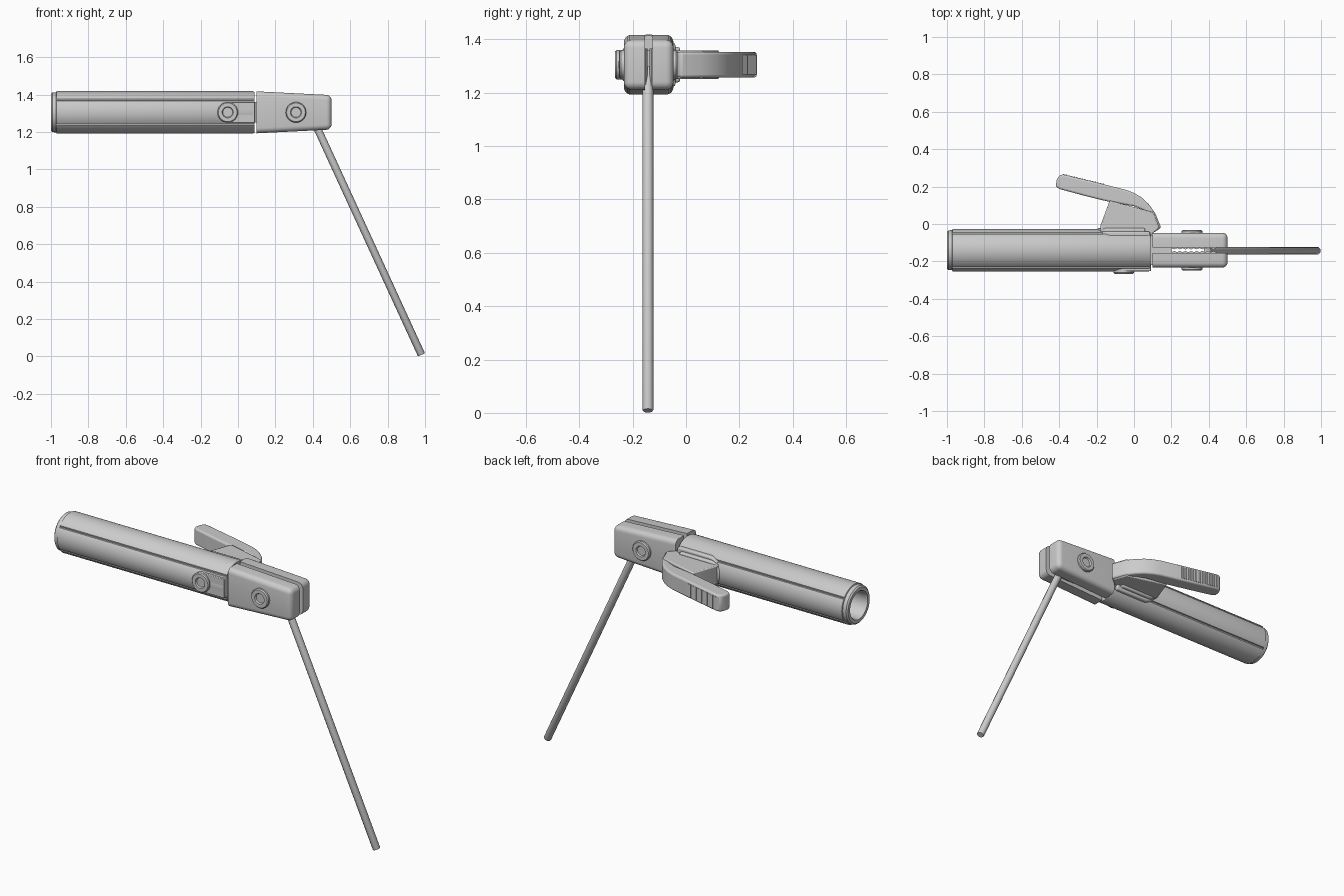
import bpy, bmesh
from math import sin, cos, pi, radians
from mathutils import Vector

if "Cube" in bpy.data.objects:
    bpy.data.objects.remove(bpy.data.objects["Cube"])

CY, CZ = -0.14, 1.305   # axis of the handle


def finish(bm, name, bevel=0, segs=2, smooth=True):
    bmesh.ops.recalc_face_normals(bm, faces=bm.faces[:])
    me = bpy.data.meshes.new(name)
    bm.to_mesh(me)
    bm.free()
    ob = bpy.data.objects.new(name, me)
    bpy.context.collection.objects.link(ob)
    bpy.ops.object.select_all(action='DESELECT')
    bpy.context.view_layer.objects.active = ob
    ob.select_set(True)
    if bevel:
        m = ob.modifiers.new("bevel", 'BEVEL')
        m.width, m.segments, m.limit_method = bevel, segs, 'ANGLE'
        m.angle_limit = radians(40)
    if smooth:
        bpy.ops.object.shade_smooth_by_angle(angle=radians(35))
    return ob


def loft(rings, name, closed=False, **kw):
    """Skin a list of equal-length rings, capped unless closed into a loop."""
    bm = bmesh.new()
    vs = [[bm.verts.new(p) for p in r] for r in rings]
    n = len(vs[0])
    for a, b in zip(vs, vs[1:]):
        for i in range(n):
            bm.faces.new((a[i], a[(i + 1) % n], b[(i + 1) % n], b[i]))
    if not closed:
        bm.faces.new(vs[0])
        bm.faces.new(vs[-1])
    return finish(bm, name, **kw)


def prism_z(name, pts, lo, hi, **kw):
    return loft([[(x, y, z) for x, y in pts] for z in (lo, hi)], name, **kw)


def prism_y(name, pts, lo, hi, **kw):
    return loft([[(x, y, z) for x, z in pts] for y in (lo, hi)], name, **kw)


def tongue(r, cx, end, n=20):
    """Flat strip outline with a round rear end."""
    arc = [(cx + r * cos(pi / 2 + pi * i / n), CZ + r * sin(pi / 2 + pi * i / n)) for i in range(n + 1)]
    return arc + [(end, CZ - r), (end, CZ + r)]


def washer(name, x, profile, n=32):
    """Round stud on the y axis from (radius, y) pairs."""
    return loft([[(x + r * cos(2 * pi * i / n), y, CZ + r * sin(2 * pi * i / n)) for i in range(n)]
                 for r, y in profile], name)


def box(name, lo, hi, **kw):
    return prism_z(name, [(lo[0], lo[1]), (hi[0], lo[1]), (hi[0], hi[1]), (lo[0], hi[1])], lo[2], hi[2], **kw)


# Handle tube: four shallow grooves outside, open bore at the rear
def handle_ring(x, r, groove=0.0):
    ring = []
    for i in range(120):
        a = i * 3
        rr = r - (groove if a in (36, 144, 216, 324) else 0)
        ring.append((x, CY + rr * cos(radians(a)), CZ + rr * sin(radians(a))))
    return ring


loft([handle_ring(*s) for s in [
    (-0.30, 0.074), (-0.985, 0.074), (-1.0, 0.08), (-1.0, 0.098), (-0.993, 0.106), (-0.972, 0.107),
    (-0.97, 0.113, 0.007), (0.08, 0.113, 0.007), (0.088, 0.109, 0.005)]], "handle")

# Front strip with pivot stud, and inner core bridging to the jaws
prism_y("front_strip", tongue(0.055, -0.055, 0.09), -0.252, -0.2, bevel=0.003)
washer("pivot_stud", -0.055, [(0.055, -0.22), (0.055, -0.26), (0.05, -0.266), (0.03, -0.266),
                              (0.026, -0.258), (0.012, -0.258)])
box("inner_core", (0.0, -0.22, CZ - 0.054), (0.2, -0.06, CZ + 0.054))

# Jaws, toothed inserts and screws, mirrored about the handle axis
for s, side in ((1, "back"), (-1, "front")):
    bm = bmesh.new()
    vs = {}
    for ix, (x, h) in enumerate(((0.10, 0.112), (0.50, 0.092))):
        for iy, d in enumerate((0.014, 0.093)):
            for iz in (-1, 1):
                vs[ix, iy, iz] = bm.verts.new((x, CY + s * d, CZ + iz * h))
    for q in ([(0, 0), (1, 0), (1, 1), (0, 1)],):
        for iz in (-1, 1):
            bm.faces.new([vs[a, b, iz] for a, b in q])
        for (a, b), (c, d) in zip(q, q[1:] + q[:1]):
            bm.faces.new([vs[a, b, -1], vs[c, d, -1], vs[c, d, 1], vs[a, b, 1]])
    inner, rear = CY + s * 0.02, 0.101
    edges = [e for e in bm.edges
             if not all(abs(v.co.y - CY) < 0.02 for v in e.verts)
             and not all(v.co.x < rear for v in e.verts)]
    bmesh.ops.recalc_face_normals(bm, faces=bm.faces[:])
    bmesh.ops.bevel(bm, geom=edges, offset=0.028, segments=5, profile=0.5, affect='EDGES')
    finish(bm, side + "_jaw")

    teeth = [(0.17 + 0.015 * i, CY + s * (0.004 if i % 2 else 0.011)) for i in range(19)]
    prism_z(side + "_teeth", [(0.17, CY + s * 0.04)] + teeth + [(0.44, CY + s * 0.04)],
            CZ - 0.08, CZ + 0.06, smooth=False)
    Y = lambda d: CY + s * d
    washer(side + "_screw", 0.31, [(0.055, Y(0.07)), (0.055, Y(0.103)), (0.05, Y(0.109)),
                                   (0.03, Y(0.109)), (0.026, Y(0.1)), (0.012, Y(0.1))])

# Squeeze lever: arched profile with a ribbed thumb pad
prism_z("lever", [(-0.419, 0.2), (-0.413, 0.235), (-0.402, 0.258), (-0.38, 0.265), (-0.2, 0.222),
                  (-0.04, 0.182), (0.0, 0.166), (0.04, 0.142), (0.08, 0.105), (0.115, 0.055),
                  (0.145, -0.02), (0.105, -0.047), (0.085, 0.03), (0.05, 0.075), (0.0, 0.095),
                  (-0.13, 0.118), (-0.25, 0.147), (-0.395, 0.186)],
        CZ - 0.048, CZ + 0.048, bevel=0.01, segs=3)
for i in range(16):
    x = -0.375 + 0.014 * i
    y = 0.265 - (x + 0.38) * 0.24
    box("thumb_rib", (x - 0.004, y - 0.012, CZ - 0.036), (x + 0.004, y + 0.003, CZ + 0.036), smooth=False)

# Web under the lever and the collar where it enters the handle
prism_z("lever_web", [(-0.13, 0.125), (-0.18, -0.01), (-0.18, -0.06), (0.09, -0.06), (0.135, -0.02),
                      (0.105, 0.062)], CZ - 0.054, CZ + 0.054, bevel=0.006)
prism_y("lever_collar", tongue(0.082, -0.115, 0.085), -0.1, -0.04, bevel=0.008)
prism_y("lever_collar_lip", tongue(0.066, -0.13, 0.06), -0.06, -0.022, bevel=0.008)

# Welding rod clamped in the jaws, leaning forward to the ground
foot, top = Vector((0.981, CY - 0.003, 0.0084)), Vector((0.392, CY - 0.003, 1.29))
d = (top - foot).normalized()
u, v = Vector((0, 1, 0)), d.cross(Vector((0, 1, 0)))
ring = lambda c, r: [c + r * (cos(pi * i / 6) * u + sin(pi * i / 6) * v) for i in range(12)]
loft([ring(foot, 0.018), ring(foot + d * 0.004, 0.0205), ring(top, 0.0205)], "welding_rod")
